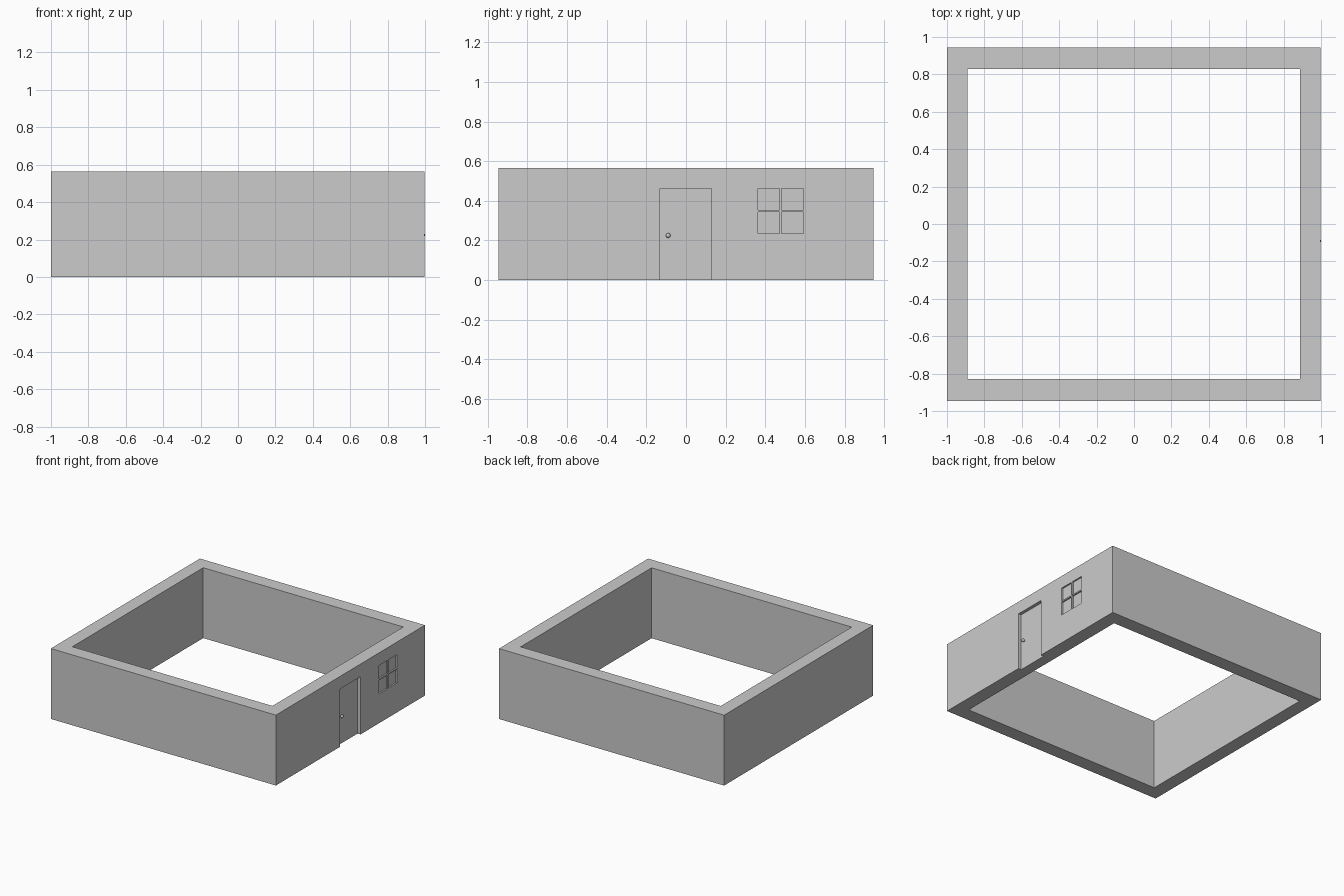
import bpy, math

if "Cube" in bpy.data.objects:
    bpy.data.objects.remove(bpy.data.objects["Cube"])

H = 0.565          # wall height
FACE = 0.998       # outer face of the wall with the door
DOOR_DEPTH = 0.026
WIN_DEPTH = 0.012


def box(name, x0, x1, y0, y1, z0, z1):
    bpy.ops.mesh.primitive_cube_add(size=1, location=((x0 + x1) / 2, (y0 + y1) / 2, (z0 + z1) / 2))
    ob = bpy.context.object
    ob.name = name
    ob.scale = (x1 - x0, y1 - y0, z1 - z0)
    bpy.ops.object.transform_apply(location=False, rotation=False, scale=True)
    return ob


def cut(target, cutter):
    mod = target.modifiers.new(cutter.name, 'BOOLEAN')
    mod.operation = 'DIFFERENCE'
    mod.solver = 'EXACT'
    mod.object = cutter
    bpy.context.view_layer.objects.active = target
    bpy.ops.object.modifier_apply(modifier=mod.name)
    bpy.data.objects.remove(cutter, do_unlink=True)


# Four walls, open at top and bottom
walls = box("walls", -1, FACE, -0.945, 0.945, 0, H)
cut(walls, box("room_cutter", -0.89, 0.887, -0.83, 0.83, -0.5, 1))

# Shallow door recess
cut(walls, box("door_cutter", FACE - DOOR_DEPTH, 1.1, -0.13, 0.128, -0.1, 0.463))

# Four window panes sunk into the wall, leaving the glazing bars
y0, y1, z0, z1, bar = 0.362, 0.592, 0.236, 0.463, 0.005
ym, zm = (y0 + y1) / 2, (z0 + z1) / 2
for a, b in ((y0, ym - bar), (ym + bar, y1)):
    for c, d in ((z0, zm - bar), (zm + bar, z1)):
        cut(walls, box("pane_cutter", FACE - WIN_DEPTH, 1.1, a, b, c, d))

# Door knob: short stem and round handle
x_door = FACE - DOOR_DEPTH
bpy.ops.mesh.primitive_cylinder_add(vertices=16, radius=0.005, depth=0.016,
                                    location=(x_door + 0.006, -0.09, 0.225),
                                    rotation=(0, math.pi / 2, 0))
bpy.context.object.name = "knob_stem"
bpy.ops.mesh.primitive_uv_sphere_add(segments=20, ring_count=12, radius=0.012,
                                     location=(x_door + 0.016, -0.09, 0.225))
bpy.context.object.name = "door_knob"
bpy.ops.object.shade_smooth_by_angle()
